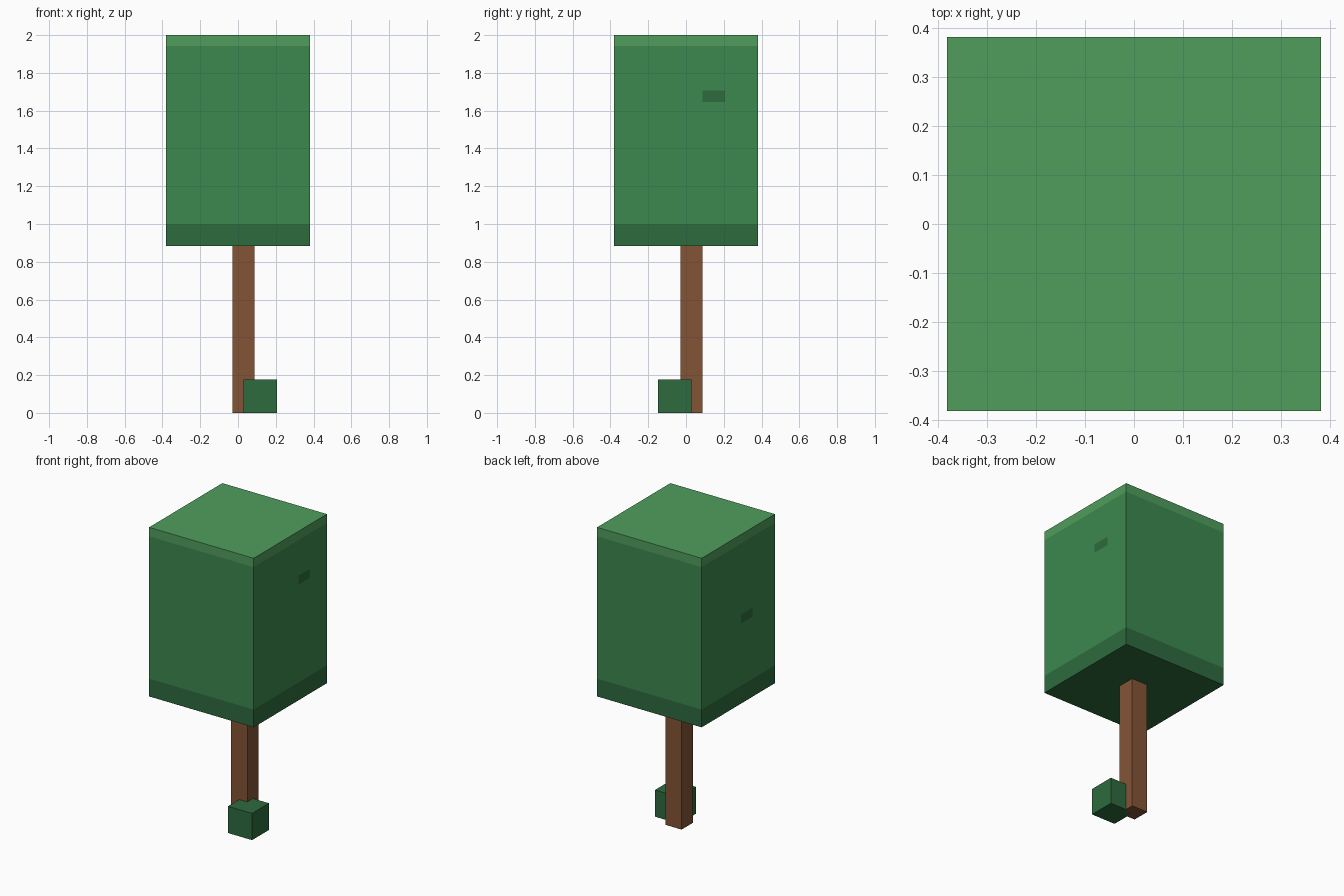
import bpy, bmesh
from mathutils import Vector

if "Cube" in bpy.data.objects:
    bpy.data.objects.remove(bpy.data.objects["Cube"])

V = 2 / 34  # size of one block unit


def material(name, rgb):
    mat = bpy.data.materials.new(name)
    lin = [((c / 255 + 0.055) / 1.055) ** 2.4 for c in rgb]
    mat.diffuse_color = (*lin, 1)
    mat.use_nodes = True
    mat.node_tree.nodes["Principled BSDF"].inputs["Base Color"].default_value = mat.diffuse_color
    return mat


light = material("leaf_light", (80, 158, 92))
mid = material("leaf_mid", (60, 137, 78))
dark = material("leaf_dark", (45, 107, 62))
bark = material("bark", (132, 84, 54))


def block(name, lo, hi, mats, cuts=(), pick=None):
    """Box between two corners (block units), cut by planes, coloured per face."""
    lo, hi = Vector(lo), Vector(hi)
    bm = bmesh.new()
    bmesh.ops.create_cube(bm, size=1)
    for v in bm.verts:
        v.co = Vector([c * s for c, s in zip(v.co, hi - lo)]) + (lo + hi) / 2
    for axis, pos in cuts:
        normal = Vector((0, 0, 0))
        normal[axis] = 1
        bmesh.ops.bisect_plane(bm, geom=bm.verts[:] + bm.edges[:] + bm.faces[:],
                               plane_co=normal * pos, plane_no=normal)
    bm.normal_update()
    if pick:
        for f in bm.faces:
            f.material_index = pick(f.calc_center_median(), f.normal)
    bmesh.ops.scale(bm, vec=(V, V, V), verts=bm.verts)
    mesh = bpy.data.meshes.new(name)
    bm.to_mesh(mesh)
    bm.free()
    for m in mats:
        mesh.materials.append(m)
    obj = bpy.data.objects.new(name, mesh)
    bpy.context.collection.objects.link(obj)
    return obj


# Leaf colours: light cap, dark base, one dark patch on each of the x sides
def leaf_colour(c, n):
    if c.z > 33:
        return 0
    if c.z < 17:
        return 2
    if n.x > 0.5 and 1.5 < c.y < 3.5 and 28 < c.z < 29:
        return 2
    if n.x < -0.5 and -2.5 < c.y < -0.5 and 24 < c.z < 25:
        return 2
    return 1


# Canopy
cuts = [(2, z) for z in (17, 24, 25, 28, 29, 33)] + [(1, y) for y in (-2.5, -0.5, 1.5, 3.5)]
block("canopy", (-6.5, -6.5, 15), (6.5, 6.5, 34), [light, mid, dark], cuts, leaf_colour)

# Trunk
block("trunk", (-0.5, -0.5, 0), (1.5, 1.5, 15), [bark])

# Small bush at the foot of the trunk
block("bush", (0.5, -2.5, 0), (3.5, 0.5, 3), [dark])
